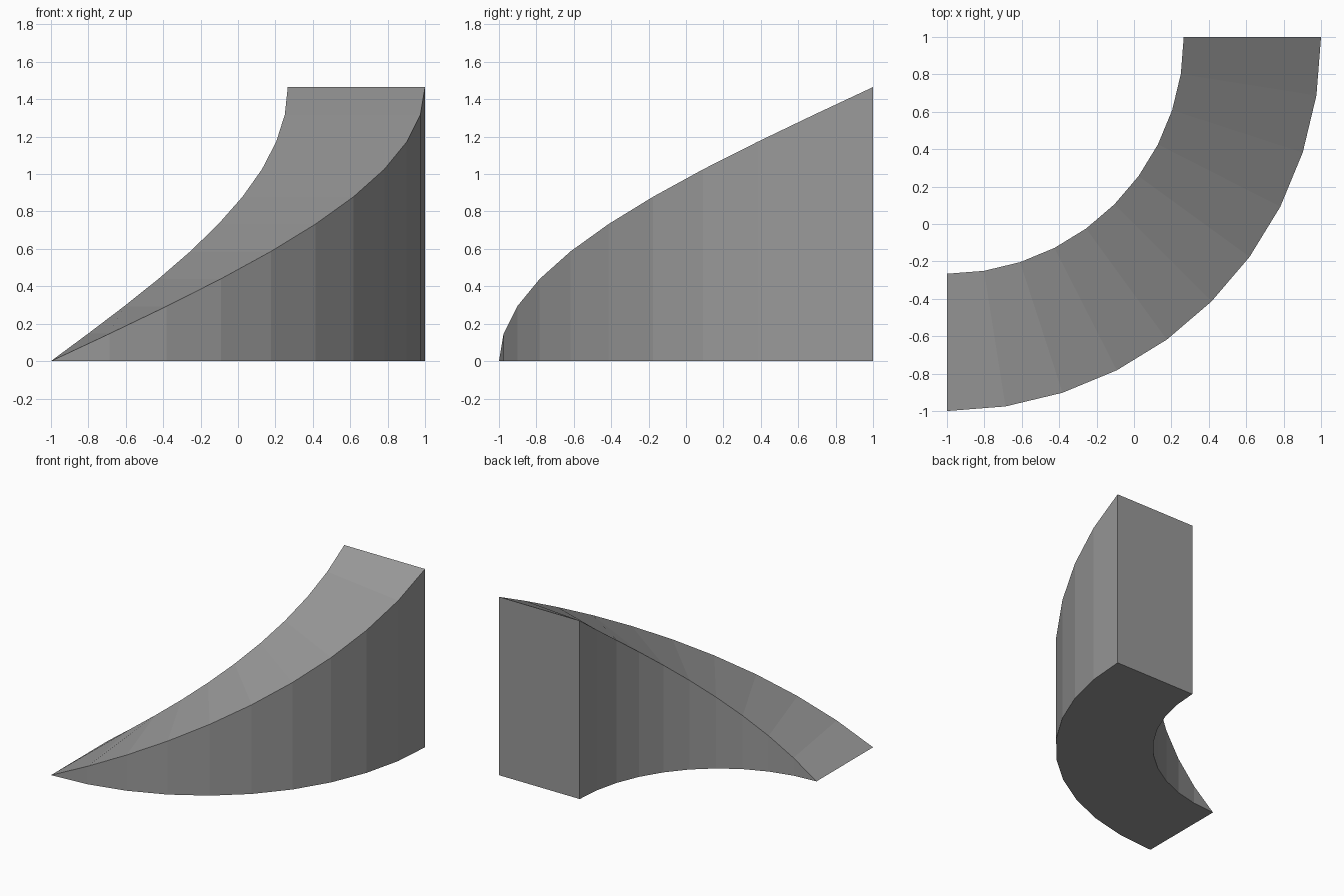
import bpy, bmesh
from math import sin, cos, pi

# Remove the default cube
cube = bpy.data.objects.get("Cube")
if cube:
    bpy.data.objects.remove(cube, do_unlink=True)

STEPS, OUTER, INNER, HEIGHT = 10, 2.0, 1.266, 1.465

# Plain grey material
grey = bpy.data.materials.new("mid grey")
grey.use_nodes = True
colour = (0.32, 0.32, 0.32, 1)
grey.diffuse_color = colour
grey.node_tree.nodes["Principled BSDF"].inputs["Base Color"].default_value = colour

bm = bmesh.new()


def arc(radius, rise):
    """Quarter arc about the back right corner, climbing evenly to rise."""
    points = []
    for i in range(STEPS + 1):
        a = pi / 2 * i / STEPS
        points.append(bm.verts.new((radius * sin(a) - 1, 1 - radius * cos(a), rise * i / STEPS)))
    return points


outer_low, inner_low = arc(OUTER, 0), arc(INNER, 0)
outer_top, inner_top = arc(OUTER, HEIGHT), arc(INNER, HEIGHT)

# Sloped top, curved walls and flat base, one slice at a time
for a, b in ((outer_low, outer_top), (outer_top, inner_top),
             (inner_top, inner_low), (inner_low, outer_low)):
    for i in range(STEPS):
        bm.faces.new((a[i], a[i + 1], b[i + 1], b[i]))

# Tall end wall, and the low end closed to a sharp edge
bm.faces.new((outer_low[-1], inner_low[-1], inner_top[-1], outer_top[-1]))
bmesh.ops.remove_doubles(bm, verts=bm.verts, dist=0.0001)
bmesh.ops.recalc_face_normals(bm, faces=bm.faces)

mesh = bpy.data.meshes.new("curved_ramp")
bm.to_mesh(mesh)
bm.free()
mesh.materials.append(grey)
ramp = bpy.data.objects.new("curved_ramp", mesh)
bpy.context.collection.objects.link(ramp)
